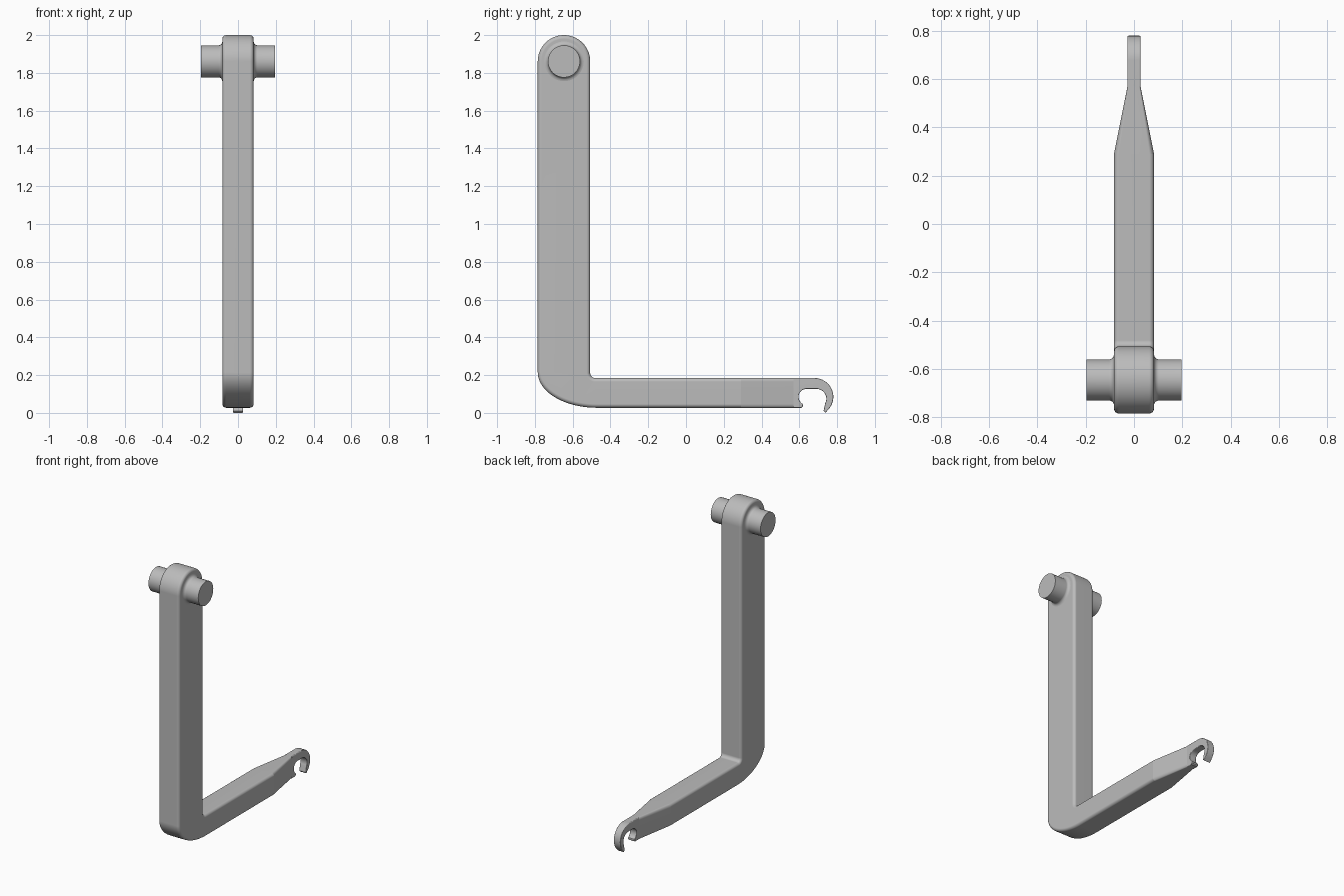
import bpy, bmesh
from math import sin, cos, pi, radians
from mathutils import Vector

cube = bpy.data.objects.get("Cube")
if cube:
    bpy.data.objects.remove(cube)

grey = bpy.data.materials.new("plain grey")
grey.use_nodes = True
COLOUR = (0.5, 0.5, 0.5, 1)
grey.diffuse_color = COLOUR
grey.node_tree.nodes["Principled BSDF"].inputs["Base Color"].default_value = COLOUR

HALF, THIN = 0.083, 0.027          # half widths of the arm and the hook
TAPER_A, TAPER_B = 0.29, 0.57      # where the arm narrows
TOP, BOTTOM = 0.185, 0.027


def arc(cy, cz, ry, rz, a, b, n):
    """Points of an elliptical arc in the side plane, angles in degrees."""
    steps = [radians(a + (b - a) * i / n) for i in range(n + 1)]
    return [(cy + ry * cos(t), cz + rz * sin(t)) for t in steps]


def finish(bm, name):
    bmesh.ops.recalc_face_normals(bm, faces=bm.faces)
    mesh = bpy.data.meshes.new(name)
    bm.to_mesh(mesh)
    bm.free()
    mesh.materials.append(grey)
    ob = bpy.data.objects.new(name, mesh)
    bpy.context.collection.objects.link(ob)
    bpy.ops.object.select_all(action="DESELECT")
    ob.select_set(True)
    bpy.context.view_layer.objects.active = ob
    bpy.ops.object.shade_smooth_by_angle(angle=radians(30), keep_sharp_edges=True)
    mod = ob.modifiers.new("even shading", "WEIGHTED_NORMAL")
    mod.keep_sharp = True
    return ob


def slab(outline, half, bevel, open_y):
    """Extrude a side outline across x and round its rims, except at open_y."""
    bm = bmesh.new()
    face = bm.faces.new([bm.verts.new((-half, y, z)) for y, z in outline])
    geom = bmesh.ops.extrude_face_region(bm, geom=[face])["geom"]
    moved = [v for v in geom if isinstance(v, bmesh.types.BMVert)]
    bmesh.ops.translate(bm, verts=moved, vec=(2 * half, 0, 0))
    bm.normal_update()
    rims = [e for e in bm.edges
            if abs(e.verts[0].co.x - e.verts[1].co.x) < 1e-5
            and not all(abs(v.co.y - open_y) < 1e-4 for v in e.verts)]
    bmesh.ops.bevel(bm, geom=rims, offset=bevel, segments=4, profile=0.5,
                    affect="EDGES", clamp_overlap=False)
    return bm


# Bent arm: rounded top, wide outer elbow, tight inner elbow, tapered end
outline = arc(-0.646, 1.861, 0.139, 0.139, 0, 180, 28)
outline += arc(-0.47, 0.215, 0.315, 0.215 - BOTTOM, 180, 270, 20)
outline += [(TAPER_B, BOTTOM), (TAPER_B, TOP)]
outline += arc(-0.482, TOP + 0.025, 0.025, 0.025, 270, 180, 6)
bm = slab(outline, HALF, 0.02, TAPER_B)
cut = bmesh.ops.bisect_plane(bm, geom=bm.verts[:] + bm.edges[:] + bm.faces[:],
                             plane_co=(0, TAPER_A, 0), plane_no=(0, 1, 0))
for e in cut["geom_cut"]:
    if isinstance(e, bmesh.types.BMEdge):
        e.smooth = False
for v in bm.verts:
    if v.co.y > TAPER_A:
        t = min(1, (v.co.y - TAPER_A) / (TAPER_B - TAPER_A))
        v.co.x *= 1 + t * (THIN / HALF - 1)
finish(bm, "bent_arm")

# Thin hook plate with an open slot beneath
outline = [(TAPER_B, TOP)]
outline += arc(0.678, 0.085, 0.102, 0.1, 90, -44, 22)
outline += [(0.738, 0.0), (0.728, 0.01)]
outline += arc(0.69, 0.075, 0.053, 0.052, -28, 90, 14)
outline += arc(0.638, 0.085, 0.042, 0.042, 90, 225, 12)
outline += [(0.618, 0.046), (0.619, 0.034), (0.61, BOTTOM), (TAPER_B, BOTTOM)]
finish(slab(outline, THIN, 0.005, TAPER_B), "hook")

# Pivot pins, one each side, flaring into the arm
pin = [(0.05, 0.105), (HALF, 0.105)]
pin += [(HALF + 0.02 * (1 - cos(t)), 0.105 - 0.02 * sin(t))
        for t in (pi / 8 * i for i in range(1, 5))]
pin += [(0.197, 0.085)]
for side, name in ((1, "left_pivot_pin"), (-1, "right_pivot_pin")):
    bm = bmesh.new()
    rings = []
    for x, r in pin:
        rings.append([bm.verts.new(Vector((side * x, -0.646 + r * cos(a), 1.861 + r * sin(a))))
                      for a in (2 * pi * i / 48 for i in range(48))])
    for lower, upper in zip(rings, rings[1:]):
        for i in range(48):
            j = (i + 1) % 48
            bm.faces.new((lower[i], lower[j], upper[j], upper[i]))
    bm.faces.new(rings[0])
    bm.faces.new(rings[-1])
    finish(bm, name)
